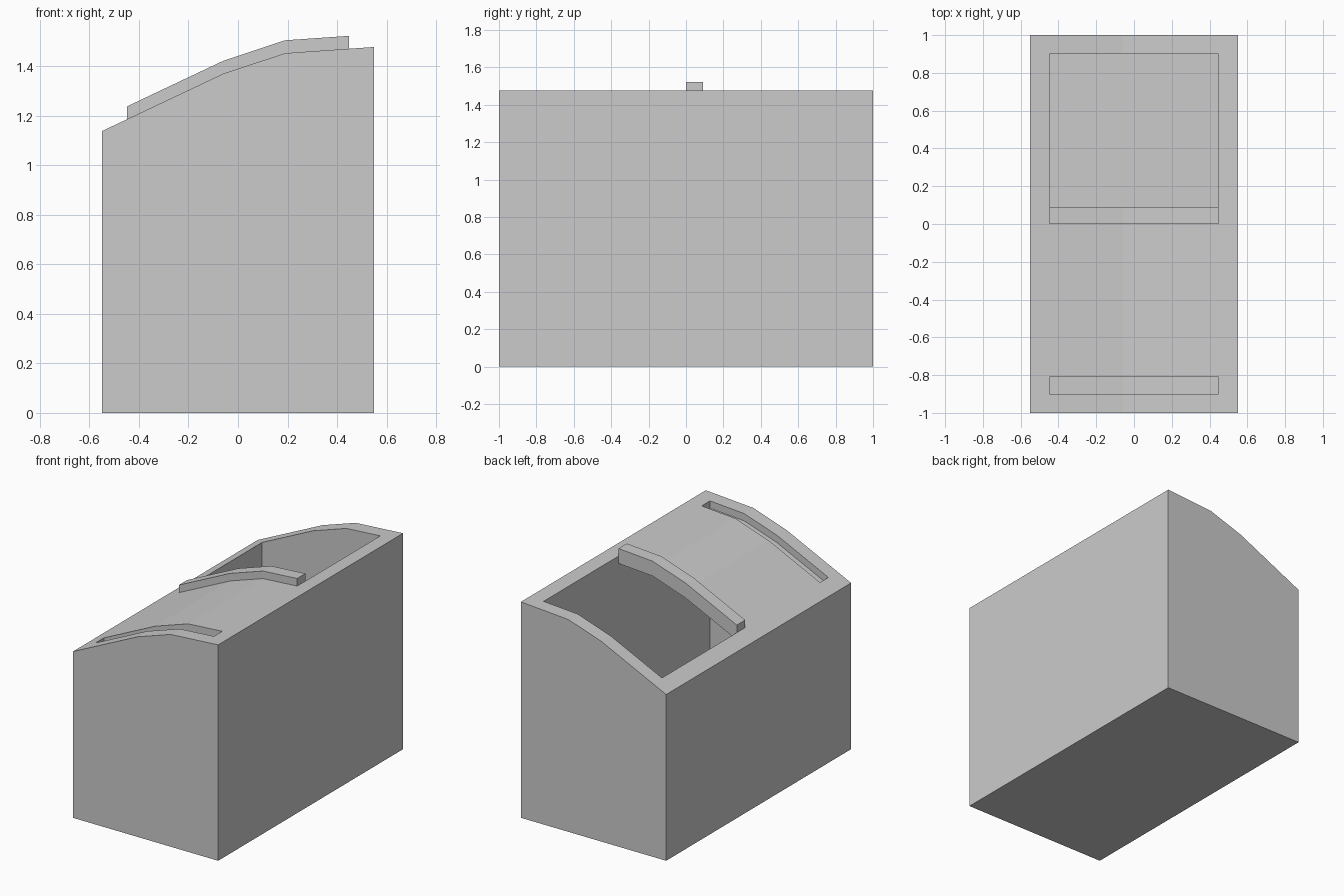
import bpy

if "Cube" in bpy.data.objects:
    bpy.data.objects.remove(bpy.data.objects["Cube"])

# Height profile of the bowed, sloping top
TOP = [(-0.55, 1.138), (-0.06, 1.37), (0.19, 1.453), (0.55, 1.478)]


def top_z(x):
    for (xa, za), (xb, zb) in zip(TOP, TOP[1:]):
        if x <= xb:
            return za + (zb - za) * (x - xa) / (xb - xa)
    return TOP[-1][1]


def extrude_y(name, profile, y0, y1):
    """Prism from a counter-clockwise (x, z) outline, seen from the front."""
    n = len(profile)
    verts = [(x, y, z) for y in (y0, y1) for x, z in profile]
    faces = [list(range(n)), list(range(2 * n - 1, n - 1, -1))]
    faces += [[(i + 1) % n, i, i + n, (i + 1) % n + n] for i in range(n)]
    mesh = bpy.data.meshes.new(name)
    mesh.from_pydata(verts, [], faces)
    obj = bpy.data.objects.new(name, mesh)
    bpy.context.collection.objects.link(obj)
    return obj


def outline(half, low, high, flat_base=False):
    """Outline following the top curve, offset vertically by low and high."""
    xs = [-half, TOP[1][0], TOP[2][0], half]
    upper = [(x, top_z(x) + high) for x in reversed(xs)]
    if flat_base:
        return [(-half, low), (half, low)] + upper
    return [(x, top_z(x) + low) for x in xs] + upper


# Cabinet, hollowed by an open-topped cavity
cabinet = extrude_y("cabinet", outline(0.55, 0, 0, True), -1, 1)
cavity = extrude_y("cavity_cutter", outline(0.448, 0.1, 0.3, True), -0.9, 0.9)
cavity.hide_render = True
cut = cabinet.modifiers.new("hollow", 'BOOLEAN')
cut.operation = 'DIFFERENCE'
cut.solver = 'EXACT'
cut.object = cavity
bpy.context.view_layer.objects.active = cabinet
bpy.ops.object.modifier_apply(modifier=cut.name)
bpy.data.objects.remove(cavity)

# Two stacked sliding lids, the upper one pushed forward, and its handle
extrude_y("lower_lid", outline(0.448, -0.1, -0.05), -0.9, 0.0)
extrude_y("upper_lid", outline(0.448, -0.05, 0.0), -0.81, 0.0)
extrude_y("lid_handle", outline(0.448, -0.05, 0.052), 0.0, 0.09)
